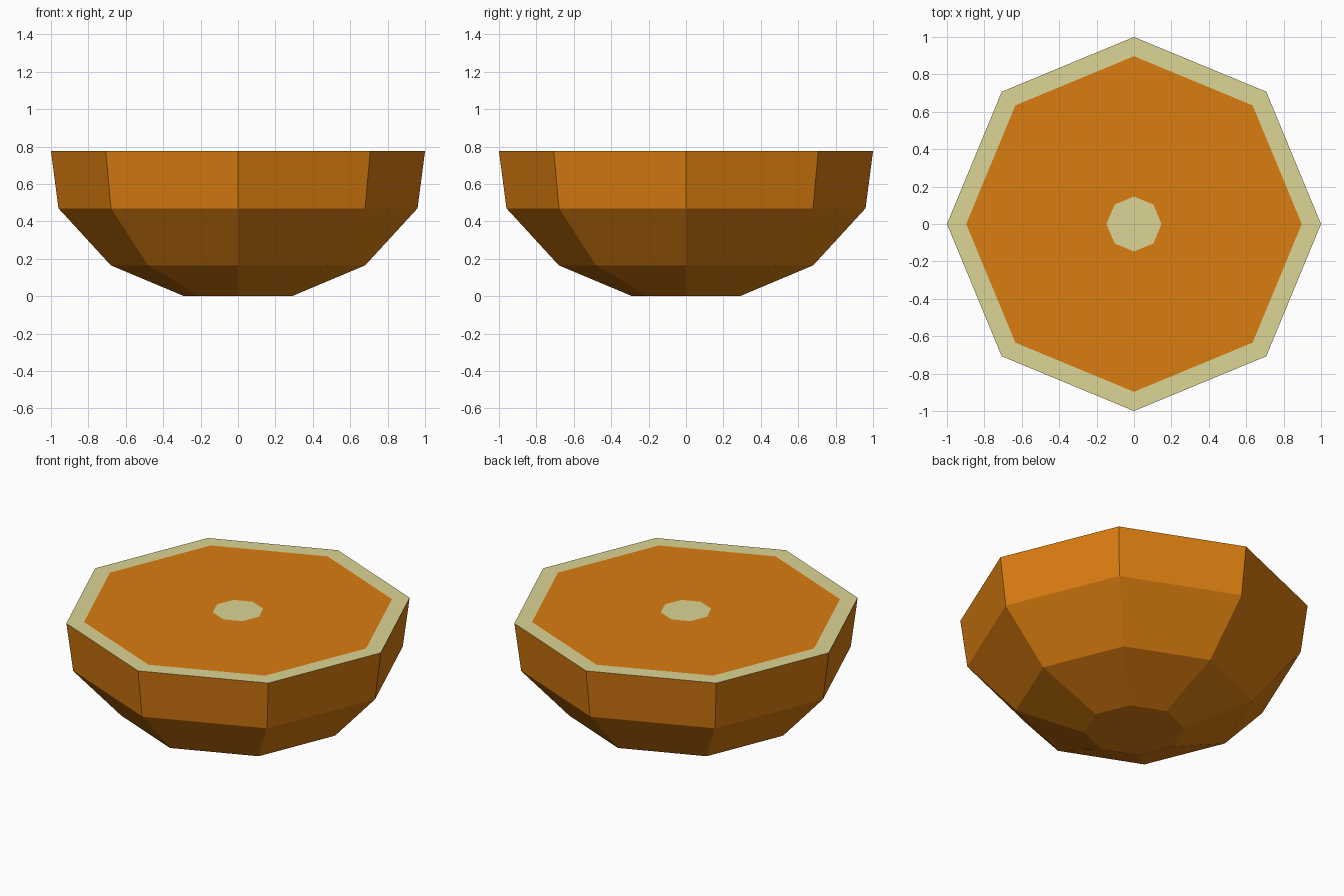
import bpy, bmesh, math

if "Cube" in bpy.data.objects:
    bpy.data.objects.remove(bpy.data.objects["Cube"])

SIDES = 8

def material(name, rgb):
    m = bpy.data.materials.new(name)
    m.diffuse_color = (*rgb, 1)
    m.use_nodes = True
    m.node_tree.nodes["Principled BSDF"].inputs["Base Color"].default_value = m.diffuse_color
    return m

orange = material("orange", (0.70, 0.205, 0.005))
pith = material("pale_pith", (0.716, 0.665, 0.30))

# (radius, height, material of the band leading to this ring)
profile = [
    (0.288, 0.0, 0), (0.68, 0.165, 0), (0.96, 0.47, 0), (1.0, 0.775, 0),  # peel
    (0.897, 0.775, 1),  # pith rim
    (0.147, 0.775, 0),  # flesh
]

bm = bmesh.new()
rings = []
for r, z, _ in profile:
    rings.append([bm.verts.new((r * math.cos(2 * math.pi * i / SIDES),
                                r * math.sin(2 * math.pi * i / SIDES), z))
                  for i in range(SIDES)])

# bands between neighbouring rings
for k in range(1, len(rings)):
    a, b = rings[k - 1], rings[k]
    for i in range(SIDES):
        j = (i + 1) % SIDES
        bm.faces.new((a[i], a[j], b[j], b[i])).material_index = profile[k][2]

# flat base and pith core
bm.faces.new(rings[0][::-1]).material_index = 0
bm.faces.new(rings[-1]).material_index = 1

mesh = bpy.data.meshes.new("half_orange")
bm.to_mesh(mesh)
bm.free()
mesh.materials.append(orange)
mesh.materials.append(pith)
obj = bpy.data.objects.new("half_orange", mesh)
bpy.context.collection.objects.link(obj)
